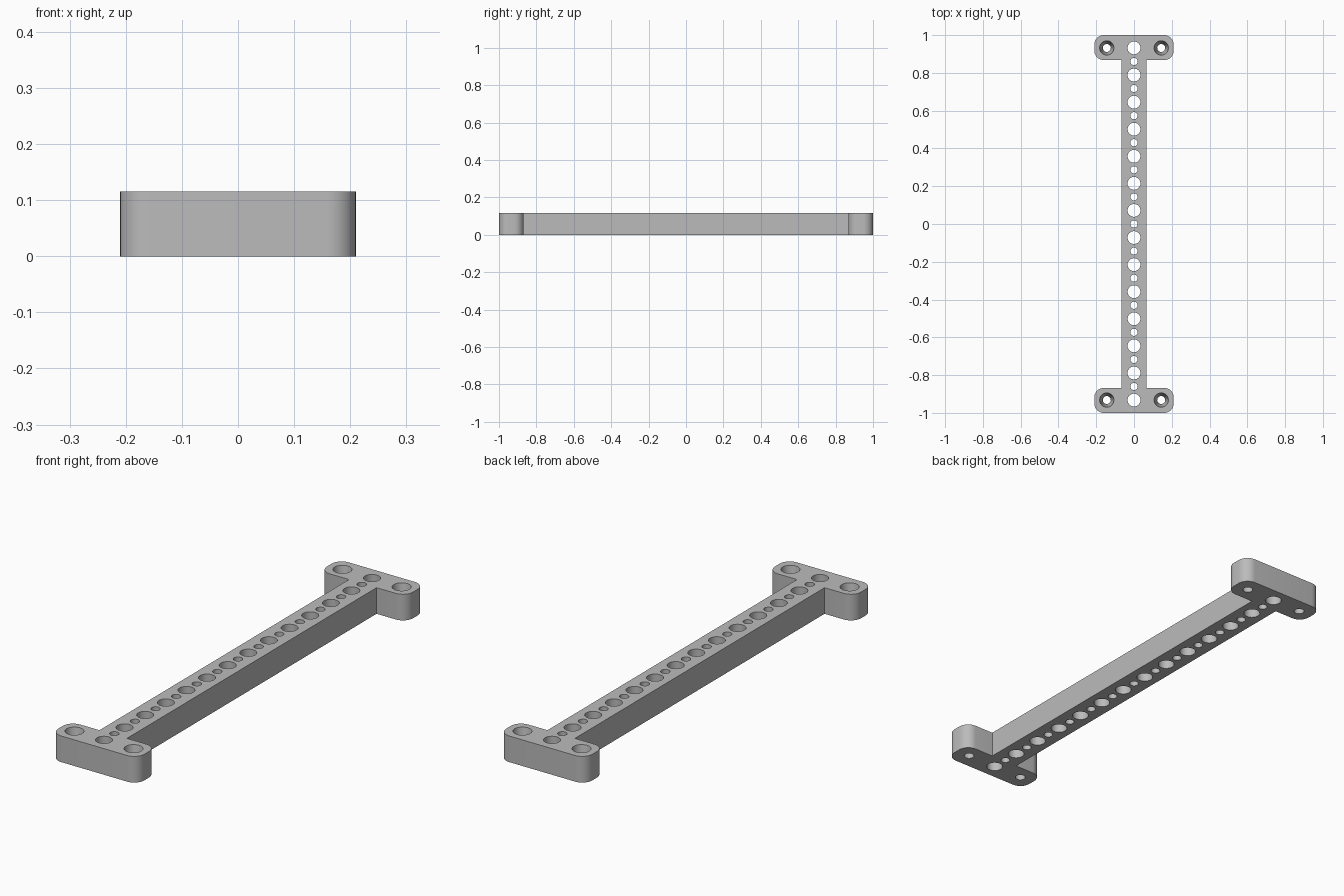
import bpy, bmesh, math

cube = bpy.data.objects.get("Cube")
if cube:
    bpy.data.objects.remove(cube, do_unlink=True)

HEIGHT = 0.115
HALF_W, HALF_L = 0.21, 1.0
WEB = 0.067          # half width of the bar
FLANGE = 0.132       # depth of each end plate
CORNER = 0.05
END_Y = 0.932        # centre line of the end plates
PITCH = 2 * END_Y / 13

grey = bpy.data.materials.new("plain grey")
grey.use_nodes = True
colour = (0.5, 0.5, 0.5, 1)
grey.diffuse_color = colour
grey.node_tree.nodes["Principled BSDF"].inputs["Base Color"].default_value = colour


def add_object(name, bm):
    mesh = bpy.data.meshes.new(name)
    bm.normal_update()
    bm.to_mesh(mesh)
    bm.free()
    obj = bpy.data.objects.new(name, mesh)
    bpy.context.collection.objects.link(obj)
    mesh.materials.append(grey)
    return obj


def arc(cx, cy, start):
    """Quarter turn of a rounded corner, counter-clockwise."""
    return [(cx + CORNER * math.cos(math.radians(start + a)),
             cy + CORNER * math.sin(math.radians(start + a)))
            for a in range(0, 91, 9)]


# I-shaped outline: one end plate, then the same points turned half way round
inner = HALF_L - FLANGE
end = [(WEB, inner)]
end += arc(HALF_W - CORNER, inner + CORNER, -90)
end += arc(HALF_W - CORNER, HALF_L - CORNER, 0)
end += arc(CORNER - HALF_W, HALF_L - CORNER, 90)
end += arc(CORNER - HALF_W, inner + CORNER, 180)
end += [(-WEB, inner)]
outline = end + [(-x, -y) for x, y in end]

bm = bmesh.new()
base = bm.faces.new([bm.verts.new((x, y, 0)) for x, y in outline])
top = bmesh.ops.extrude_face_region(bm, geom=[base])["geom"]
bmesh.ops.translate(bm, vec=(0, 0, HEIGHT),
                    verts=[v for v in top if isinstance(v, bmesh.types.BMVert)])
bmesh.ops.recalc_face_normals(bm, faces=bm.faces)
bracket = add_object("bracket_bar", bm)

# Hole cutters: (radius, height) rings stacked into a closed plug
cut = bmesh.new()


def plug(x, y, rings, sides=40):
    loops = [[cut.verts.new((x + r * math.cos(math.tau * i / sides),
                             y + r * math.sin(math.tau * i / sides), z))
              for i in range(sides)] for r, z in rings]
    cut.faces.new(loops[0][::-1])
    cut.faces.new(loops[-1])
    for low, high in zip(loops, loops[1:]):
        for i in range(sides):
            j = (i + 1) % sides
            cut.faces.new((low[i], low[j], high[j], high[i]))


LOW, HIGH = -0.05, HEIGHT + 0.05
for n in range(14):
    y = -END_Y + n * PITCH
    plug(0, y, [(0.034, LOW), (0.034, HIGH)])
    if n < 13:
        plug(0, y + PITCH / 2, [(0.019, LOW), (0.019, HIGH)])

# Tapered screw holes in the end plates
for sx in (-1, 1):
    for sy in (-1, 1):
        plug(sx * 0.144, sy * END_Y,
             [(0.021, LOW), (0.021, 0), (0.038, HEIGHT), (0.038, HIGH)])

cutter = add_object("hole_cutter", cut)
cutter.hide_render = True

mod = bracket.modifiers.new("holes", "BOOLEAN")
mod.operation = "DIFFERENCE"
mod.solver = "EXACT"
mod.object = cutter
bpy.ops.object.select_all(action="DESELECT")
bpy.context.view_layer.objects.active = bracket
bracket.select_set(True)
bpy.ops.object.modifier_apply(modifier=mod.name)
bpy.data.objects.remove(cutter, do_unlink=True)
bpy.ops.object.shade_smooth_by_angle(angle=math.radians(30))
